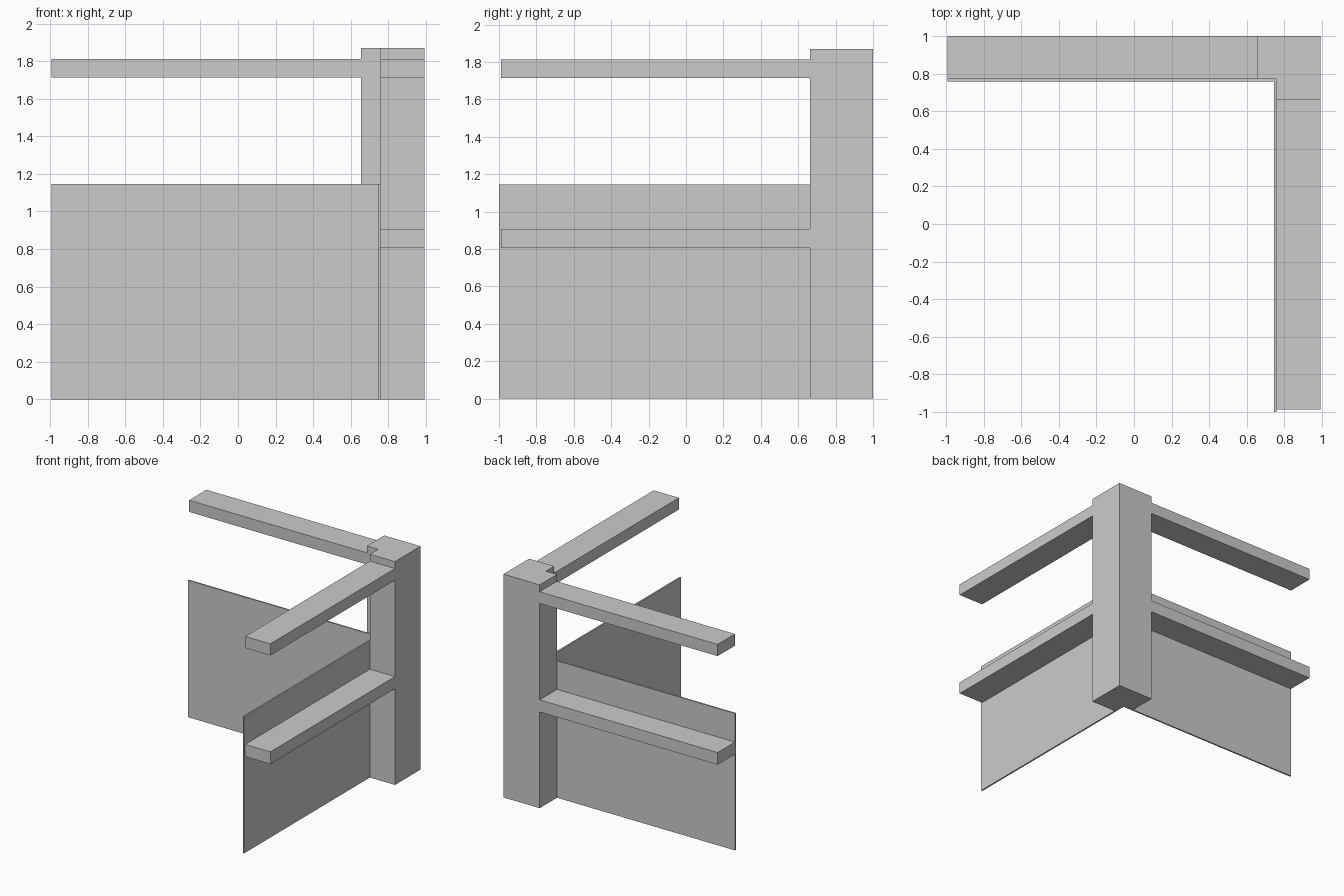
import bpy, bmesh

if "Cube" in bpy.data.objects:
    bpy.data.objects.remove(bpy.data.objects["Cube"])


def prism(name, outline, z0, z1):
    """Extrude a plan outline (counter-clockwise) between two heights."""
    bm = bmesh.new()
    face = bm.faces.new([bm.verts.new((x, y, z0)) for x, y in outline])
    top = bmesh.ops.extrude_face_region(bm, geom=[face])["geom"]
    bmesh.ops.translate(bm, vec=(0, 0, z1 - z0),
                        verts=[v for v in top if isinstance(v, bmesh.types.BMVert)])
    bmesh.ops.recalc_face_normals(bm, faces=bm.faces)
    mesh = bpy.data.meshes.new(name)
    bm.to_mesh(mesh)
    bm.free()
    obj = bpy.data.objects.new(name, mesh)
    bpy.context.collection.objects.link(obj)
    return obj


def box(name, x0, x1, y0, y1, z0, z1):
    return prism(name, [(x0, y0), (x1, y0), (x1, y1), (x0, y1)], z0, z1)


LEFT, RIGHT, BACK = -0.993, 0.991, 1.0   # outer limits
IN_X, IN_Y = 0.758, 0.771                # inner faces of the timber
POST_X, POST_Y = 0.655, 0.662            # where the rails meet the post
THICK = 0.013                            # panel thickness

# Corner post, notched on its inner corner
prism("corner_post", [(IN_X, POST_Y), (RIGHT, POST_Y), (RIGHT, BACK),
                      (POST_X, BACK), (POST_X, IN_Y), (IN_X, IN_Y)], 0, 1.87)

# Upper and lower rails along both sides
for level, z0, z1 in (("lower", 0.805, 0.907), ("upper", 1.714, 1.812)):
    box(level + "_back_rail", LEFT, POST_X, IN_Y, BACK, z0, z1)
    box(level + "_side_rail", IN_X, RIGHT, -0.988, POST_Y, z0, z1)

# Thin wall panels on the inside
box("back_panel", LEFT, IN_X - THICK, IN_Y - THICK, IN_Y, 0, 1.146)
box("side_panel", IN_X - THICK, IN_X, -1.0, IN_Y, 0, 1.146)
